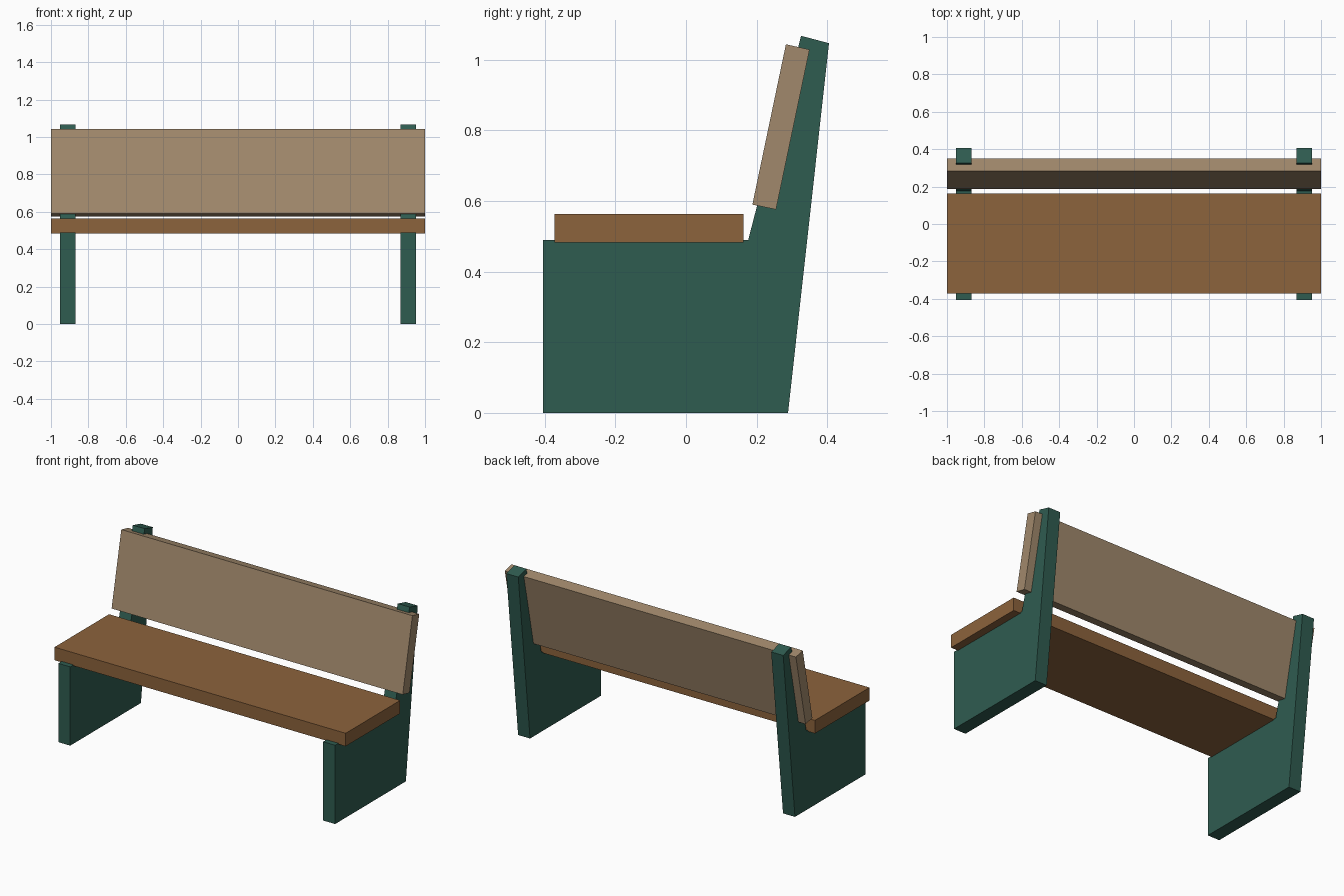
import bpy, bmesh

if "Cube" in bpy.data.objects:
    bpy.data.objects.remove(bpy.data.objects["Cube"])


def material(name, rgb):
    """Flat material from 0-255 sRGB values."""
    lin = [(c / 255 / 12.92) if c < 11 else ((c / 255 + 0.055) / 1.055) ** 2.4 for c in rgb]
    m = bpy.data.materials.new(name)
    m.diffuse_color = (*lin, 1)
    m.use_nodes = True
    m.node_tree.nodes["Principled BSDF"].inputs["Base Color"].default_value = m.diffuse_color
    return m


def extrude_profile(name, profile, x0, x1, mat):
    """Extrude a side (y, z) profile from x0 to x1."""
    bm = bmesh.new()
    face = bm.faces.new([bm.verts.new((x0, y, z)) for y, z in profile])
    ext = bmesh.ops.extrude_face_region(bm, geom=[face])
    verts = [g for g in ext["geom"] if isinstance(g, bmesh.types.BMVert)]
    bmesh.ops.translate(bm, verts=verts, vec=(x1 - x0, 0, 0))
    bmesh.ops.recalc_face_normals(bm, faces=bm.faces)
    mesh = bpy.data.meshes.new(name)
    bm.to_mesh(mesh)
    bm.free()
    mesh.materials.append(mat)
    obj = bpy.data.objects.new(name, mesh)
    bpy.context.collection.objects.link(obj)
    return obj


green = material("green paint", (47, 92, 80))
brown = material("brown wood", (140, 99, 60))
tan = material("tan wood", (161, 137, 108))

# End supports: solid leg panel with a leaning back post
support = [(-0.405, 0), (0.289, 0), (0.405, 1.047), (0.326, 1.068),
           (0.176, 0.489), (-0.405, 0.489)]
for side, x in (("left", -0.91), ("right", 0.91)):
    extrude_profile(side + "_support", support, x - 0.041, x + 0.041, green)

# Seat plank, slightly sunk into the supports
seat = [(-0.372, 0.483), (0.163, 0.483), (0.163, 0.564), (-0.372, 0.564)]
extrude_profile("seat", seat, -1, 1, brown)

# Tilted backrest plank
back = [(0.188, 0.590), (0.255, 0.576), (0.350, 1.029), (0.283, 1.044)]
extrude_profile("backrest", back, -1, 1, tan)
